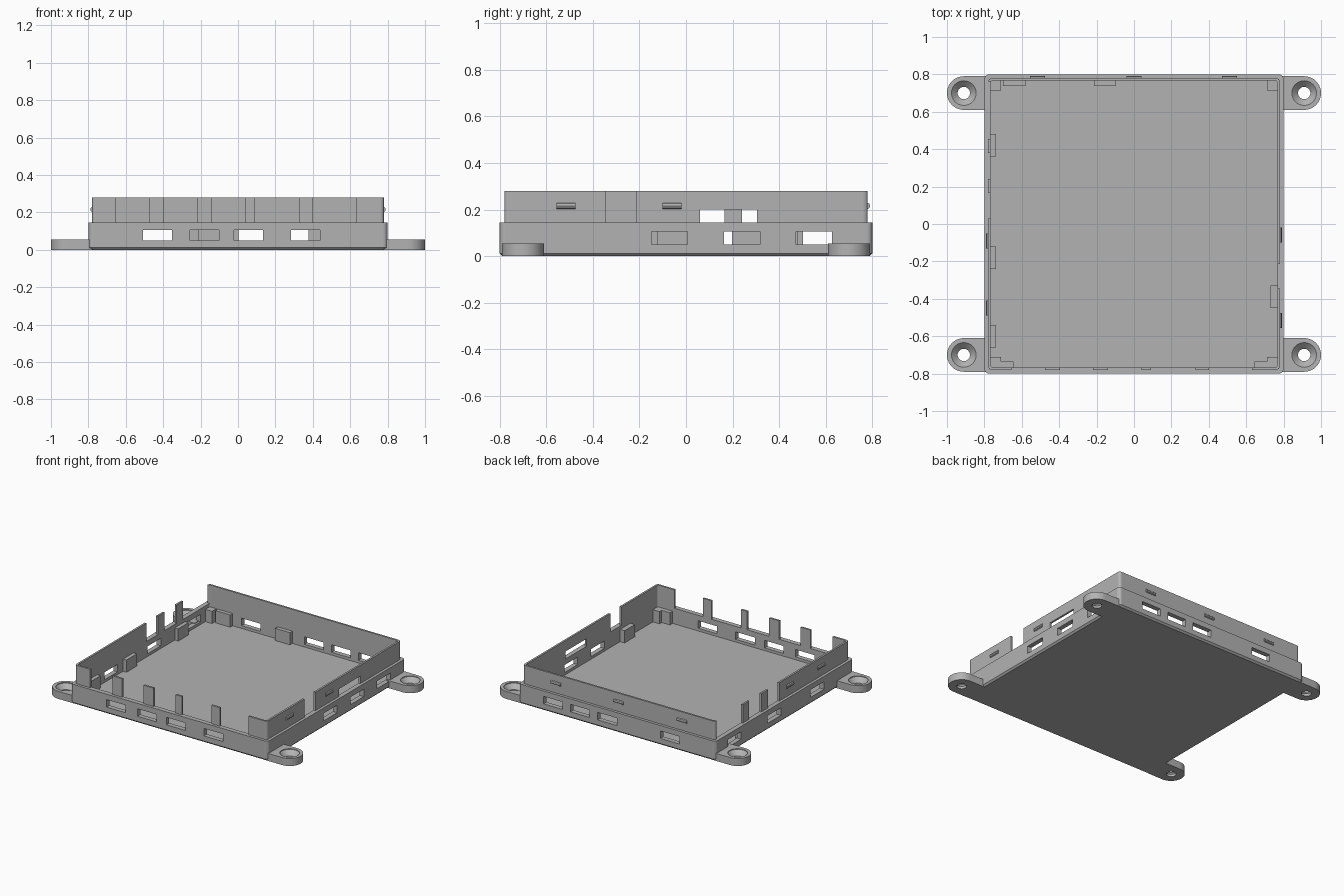
import bpy, bmesh, math
from mathutils import Matrix

cube = bpy.data.objects.get("Cube")
if cube:
    bpy.data.objects.remove(cube, do_unlink=True)

grey = bpy.data.materials.new("plain grey")
grey.use_nodes = True
GREY = (0.45, 0.45, 0.45, 1)
grey.diffuse_color = GREY
grey.node_tree.nodes["Principled BSDF"].inputs["Base Color"].default_value = GREY

OUTER, LIP, INNER = 0.8, 0.78, 0.766
FLOOR, RIM, TOP = 0.03, 0.145, 0.28


def finish(bm, name):
    bmesh.ops.recalc_face_normals(bm, faces=bm.faces)
    mesh = bpy.data.meshes.new(name)
    bm.to_mesh(mesh)
    bm.free()
    mesh.materials.append(grey)
    obj = bpy.data.objects.new(name, mesh)
    bpy.context.collection.objects.link(obj)
    return obj


def add_box(bm, x0, x1, y0, y1, z0, z1):
    m = Matrix.Translation(((x0 + x1) / 2, (y0 + y1) / 2, (z0 + z1) / 2))
    bmesh.ops.create_cube(bm, size=1, matrix=m @ Matrix.Diagonal((x1 - x0, y1 - y0, z1 - z0, 1)))


def boxes(name, items):
    bm = bmesh.new()
    for item in items:
        add_box(bm, *item)
    return finish(bm, name)


def rounded_square(half, radius, steps=5):
    pts = []
    for q in range(4):
        a0 = q * math.pi / 2
        cx = (half - radius) * (1 if q in (0, 3) else -1)
        cy = (half - radius) * (1 if q < 2 else -1)
        for i in range(steps + 1):
            a = a0 + i / steps * math.pi / 2
            pts.append((cx + radius * math.cos(a), cy + radius * math.sin(a)))
    return pts


def loft(name, rings):
    """Solid through (outline, z) rings."""
    bm = bmesh.new()
    loops = [[bm.verts.new((x, y, z)) for x, y in pts] for pts, z in rings]
    n = len(loops[0])
    for a, b in zip(loops, loops[1:]):
        for i in range(n):
            j = (i + 1) % n
            bm.faces.new((a[i], a[j], b[j], b[i]))
    bm.faces.new(loops[0][::-1])
    bm.faces.new(loops[-1])
    return finish(bm, name)


def cut(obj, cutter):
    mod = obj.modifiers.new("cut", "BOOLEAN")
    mod.operation, mod.solver, mod.object = "DIFFERENCE", "EXACT", cutter
    bpy.context.view_layer.objects.active = obj
    bpy.ops.object.modifier_apply(modifier=mod.name)
    bpy.data.objects.remove(cutter, do_unlink=True)


def wall_box(side, c, width, d0, d1, z0, z1):
    """Box centred at c along a wall, between distances d0 and d1 from the middle."""
    a, b = c - width / 2, c + width / 2
    return {"front": (a, b, -d1, -d0, z0, z1), "back": (a, b, d0, d1, z0, z1),
            "left": (d0, d1, a, b, z0, z1), "right": (-d1, -d0, a, b, z0, z1)}[side]


# Tray with bottom chamfer, cavity and side slots
tray = loft("tray", [(rounded_square(OUTER - 0.012, 0.02), 0), (rounded_square(OUTER, 0.025), 0.012),
                     (rounded_square(OUTER, 0.025), RIM)])
cut(tray, loft("cavity", [(rounded_square(INNER, 0.012), FLOOR), (rounded_square(INNER, 0.012), 0.4)]))
slots = {"front": (-0.43, -0.18, 0.055, 0.36), "back": (-0.43, 0.08, 0.30, 0.52),
         "left": (-0.07, 0.24, 0.55), "right": (-0.38, 0.12, 0.58)}
cut(tray, boxes("slot_cutter", [wall_box(s, c, 0.155, 0.75, 0.85, 0.05, 0.105)
                                for s, cs in slots.items() for c in cs]))

# Thin upper lip, notched so that posts remain
lip = loft("upper_lip", [(rounded_square(LIP, 0.02), RIM), (rounded_square(LIP, 0.02), TOP)])
cut(lip, loft("lip_cavity", [(rounded_square(INNER, 0.012), 0.1), (rounded_square(INNER, 0.012), 0.4)]))
gaps = {"front": ((-0.655, -0.475), (-0.395, -0.22), (-0.14, 0.04), (0.09, 0.33), (0.40, 0.63)),
        "left": ((-0.345, -0.215),),
        "right": ((0.03, 0.165), (0.24, 0.38), (0.455, 0.762))}
notches = [wall_box(s, (a + b) / 2, b - a, 0.74, 0.82, 0.12, 0.32)
           for s, spans in gaps.items() for a, b in spans]
notches.append(wall_box("left", 0.1825, 0.245, 0.74, 0.82, 0.12, 0.2))
cut(lip, boxes("notch_cutter", notches))

# Inner support blocks
REST = 0.12
supports = [wall_box("back", c, 0.12, 0.738, 0.77, 0.02, REST) for c in (-0.64, -0.155)]
supports += [wall_box("right", c, 0.12, 0.738, 0.77, 0.02, REST) for c in (0.42, -0.18, -0.60)]
supports.append(wall_box("left", -0.39, 0.12, 0.73, 0.77, 0.02, REST))
boxes("support_blocks", supports)
corners = []
for s in (-1, 1):
    x0, x1 = sorted((s * 0.712, s * 0.77))
    corners += [(x0, x1, 0.715, 0.77, 0.02, REST), (x0, x1, -0.77, -0.71, 0.02, REST)]
    x0, x1 = sorted((s * 0.645, s * 0.712))
    corners.append((x0, x1, -0.77, -0.735, 0.02, REST))
boxes("corner_blocks", corners)

# Snap ridges on the outside of the lip
bumps = {"back": (-0.515, 0, 0.51), "left": (-0.515, -0.06), "right": (-0.09, -0.45)}
bm = bmesh.new()
for side, cs in bumps.items():
    for c in cs:
        ends = []
        for t, k in ((c - 0.04, 1), (c + 0.04, -1)):
            ring = []
            for d, z in ((0.775, 0.2), (0.787, 0.207), (0.79, 0.215), (0.787, 0.225), (0.775, 0.232)):
                x, y = {"back": (t, d), "left": (d, t), "right": (-d, t)}[side]
                ring.append(bm.verts.new((x, y, z)))
            ends.append(ring)
        a, b = ends
        for i in range(5):
            j = (i + 1) % 5
            bm.faces.new((a[i], a[j], b[j], b[i]))
        bm.faces.new(a)
        bm.faces.new(b[::-1])
finish(bm, "snap_ridges")

# Mounting ears with countersunk holes
for sx, side in ((-1, "right"), (1, "left")):
    for sy, end in ((-1, "front"), (1, "back")):
        def place(pts):
            return [(sx * x, sy * 0.7 + y) for x, y in pts]

        def circle(r):
            return place([(0.91 + r * math.cos(i * math.pi / 16), r * math.sin(i * math.pi / 16))
                          for i in range(32)])
        arc = [(0.91 + 0.09 * math.cos(a), 0.09 * math.sin(a))
               for a in (math.pi * (i / 20 - 0.5) for i in range(21))]
        outline = place(arc + [(0.78, 0.09), (0.78, -0.09)])
        ear = loft(f"{end}_{side}_mounting_ear", [(outline, 0), (outline, 0.055)])
        cut(ear, loft("hole_cutter", [(circle(0.033), -0.02), (circle(0.033), 0.018),
                                      (circle(0.066), 0.05), (circle(0.066), 0.08)]))
        bpy.ops.object.select_all(action="DESELECT")
        ear.select_set(True)
        bpy.context.view_layer.objects.active = ear
        bpy.ops.object.shade_smooth_by_angle(angle=math.radians(30))
